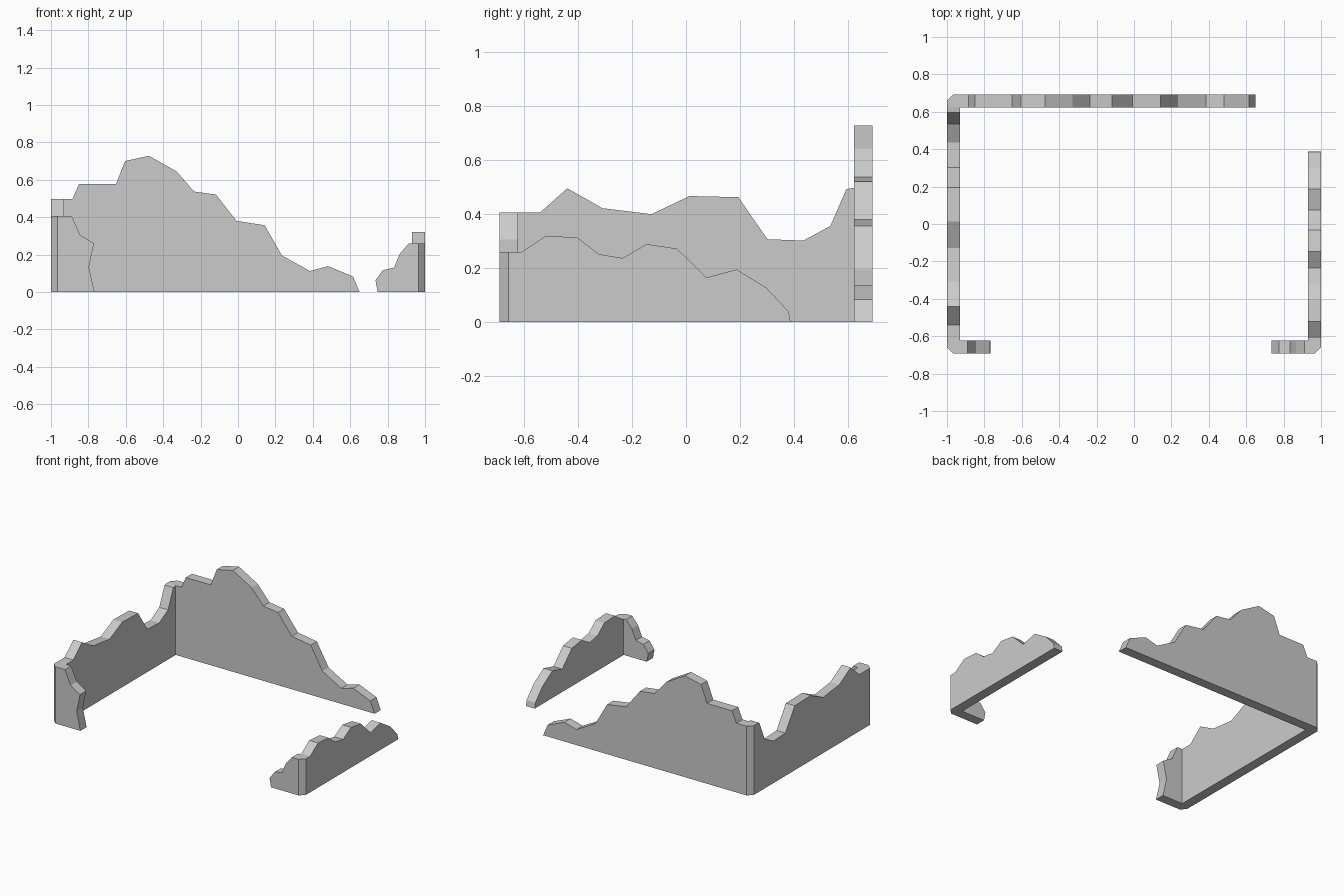
import bpy, bmesh, math

if "Cube" in bpy.data.objects:
    bpy.data.objects.remove(bpy.data.objects["Cube"])

X, Y, T, C = 1.0, 0.692, 0.07, 0.034   # half extents, wall thickness, corner chamfer
XI, YI = X - T, Y - T


def add_face(bm, pts):
    bm.faces.new([bm.verts.new(p) for p in pts])


def leg(bm, axis, near, far, profile):
    """Wall plate with a broken top edge; ends that meet a corner stay open."""
    def at(p, d):
        return (p[0], d, p[1]) if axis == 'x' else (d, p[0], p[1])
    pts = list(profile)
    if pts[0][1] > 0:
        pts.insert(0, (pts[0][0], 0))
    if pts[-1][1] > 0:
        pts.append((pts[-1][0], 0))
    open_start, open_end = profile[0][1] > 0, profile[-1][1] > 0
    n = len(pts)
    for d in (near, far):
        add_face(bm, [at(p, d) for p in pts])
    for i in range(n):
        if (i == 0 and open_start) or (i == n - 2 and open_end):
            continue
        a, b = pts[i], pts[(i + 1) % n]
        add_face(bm, [at(a, near), at(b, near), at(b, far), at(a, far)])


def corner(bm, sx, sy, h):
    """Chamfered corner joining two legs."""
    plan = [(XI, YI), (X, YI), (X, Y - C), (X - C, Y), (XI, Y)]
    plan = [(sx * x, sy * y) for x, y in plan]
    for z in (0, h):
        add_face(bm, [(x, y, z) for x, y in plan])
    for (ax, ay), (bx, by) in zip(plan[1:-1], plan[2:]):
        add_face(bm, [(ax, ay, 0), (bx, by, 0), (bx, by, h), (ax, ay, h)])


def finish(bm, name):
    bmesh.ops.remove_doubles(bm, verts=bm.verts, dist=0.0005)
    bmesh.ops.dissolve_limit(bm, angle_limit=math.radians(0.5),
                             verts=bm.verts, edges=bm.edges)
    bmesh.ops.recalc_face_normals(bm, faces=bm.faces)
    me = bpy.data.meshes.new(name)
    bm.to_mesh(me)
    bm.free()
    bpy.context.collection.objects.link(bpy.data.objects.new(name, me))


# Large ruin: back wall, left wall and short front return
back = [(-XI, .497), (-.885, .497), (-.85, .577), (-.652, .577), (-.604, .70),
        (-.476, .728), (-.328, .644), (-.235, .537), (-.118, .521), (-.008, .38),
        (.142, .357), (.235, .195), (.385, .112), (.481, .138), (.615, .083), (.65, 0)]
left = [(-YI, .407), (-.54, .407), (-.44, .496), (-.31, .422), (-.128, .40),
        (.013, .467), (.194, .463), (.302, .307), (.435, .302), (.535, .356),
        (.595, .493), (YI, .497)]
left_stub = [(-XI, .407), (-.89, .407), (-.845, .306), (-.77, .26),
             (-.797, .133), (-.767, 0)]
bm = bmesh.new()
leg(bm, 'x', YI, Y, back)
leg(bm, 'y', -X, -XI, left)
leg(bm, 'x', -Y, -YI, left_stub)
corner(bm, -1, 1, .497)
corner(bm, -1, -1, .407)
finish(bm, "ruined_wall_large")

# Small ruin: right wall and short front return
right = [(-YI, .259), (-.61, .259), (-.52, .32), (-.402, .313), (-.324, .252),
         (-.235, .237), (-.146, .289), (-.033, .272), (.076, .165), (.188, .195),
         (.298, .127), (.38, .04), (.388, 0)]
right_stub = [(XI, .259), (.912, .259), (.866, .205), (.834, .13), (.775, .117),
              (.735, .063), (.747, 0)]
bm = bmesh.new()
leg(bm, 'y', XI, X, right)
leg(bm, 'x', -Y, -YI, right_stub)
corner(bm, 1, -1, .259)
finish(bm, "ruined_wall_small")
